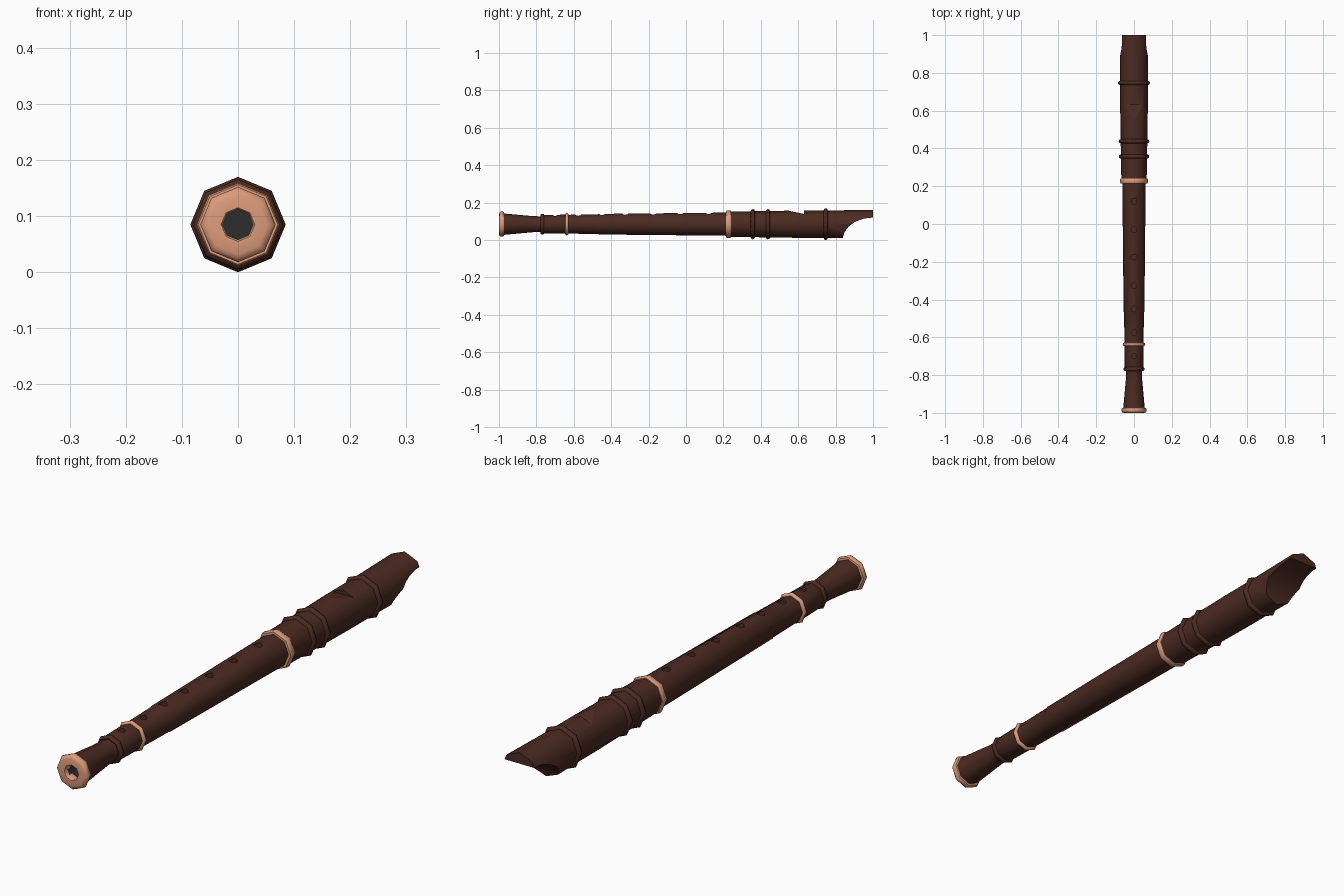
import bpy, bmesh, math
from mathutils import Matrix

if "Cube" in bpy.data.objects:
    bpy.data.objects.remove(bpy.data.objects["Cube"])

CZ = 0.085          # height of the long axis
SIDES = 8           # the whole instrument is turned with eight sides


def material(name, rgb):
    m = bpy.data.materials.new(name)
    m.diffuse_color = (*rgb, 1)
    m.use_nodes = True
    m.node_tree.nodes["Principled BSDF"].inputs["Base Color"].default_value = m.diffuse_color
    return m


WOOD = material("dark brown wood", (0.072, 0.024, 0.016))
COPPER = material("pale copper", (0.72, 0.33, 0.20))
BORE = material("charcoal bore", (0.026, 0.026, 0.026))


def make(name, bm, *mats):
    bmesh.ops.recalc_face_normals(bm, faces=bm.faces)
    me = bpy.data.meshes.new(name)
    bm.to_mesh(me)
    bm.free()
    for m in mats:
        me.materials.append(m)
    ob = bpy.data.objects.new(name, me)
    bpy.context.collection.objects.link(ob)
    return ob


def lathe(name, profile, *mats, closed=False):
    """Turn (y, radius) points around the long axis."""
    bm = bmesh.new()
    rings = [[bm.verts.new((r * math.cos(k * math.tau / SIDES), y,
                            CZ + r * math.sin(k * math.tau / SIDES)))
              for k in range(SIDES)] for y, r in profile]
    pairs = list(zip(rings, rings[1:]))
    if closed:
        pairs.append((rings[-1], rings[0]))
    else:
        bm.faces.new(rings[0])
        bm.faces.new(rings[-1])
    for a, b in pairs:
        for k in range(SIDES):
            n = (k + 1) % SIDES
            bm.faces.new((a[k], a[n], b[n], b[k]))
    return make(name, bm, *mats)


def bead(name, y, r, width, depth, mat):
    """Rounded ring whose outermost radius is r."""
    pts = [(y + width / 2 * math.cos(a), r - depth + depth * math.sin(a))
           for a in (i * math.tau / 8 for i in range(8))]
    ob = lathe(name, pts, mat, closed=True)
    finish(ob)


def add_prism(bm, pts, half):
    """Extrude a (y, z) outline across x."""
    l, r = ([bm.verts.new((s * half, y, z)) for y, z in pts] for s in (-1, 1))
    bm.faces.new(l)
    bm.faces.new(r)
    for i in range(len(pts)):
        j = (i + 1) % len(pts)
        bm.faces.new((l[i], l[j], r[j], r[i]))


def add_hole(bm, y, radius, bottom):
    h = 0.2 - bottom
    bmesh.ops.create_cone(bm, cap_ends=True, segments=12, radius1=radius,
                          radius2=radius, depth=h,
                          matrix=Matrix.Translation((0, y, bottom + h / 2)))


def cut(ob, bm):
    cutter = make("cutter", bm, WOOD)
    cutter.hide_render = True
    mod = ob.modifiers.new("cut", 'BOOLEAN')
    mod.operation, mod.solver, mod.object = 'DIFFERENCE', 'EXACT', cutter
    bpy.context.view_layer.objects.active = ob
    bpy.ops.object.modifier_apply(modifier=mod.name)
    bpy.data.objects.remove(cutter)


def finish(ob, crisp_cuts=False):
    """Smooth shading with sharp corners; cut faces get crisp borders."""
    bm = bmesh.new()
    bm.from_mesh(ob.data)
    for f in bm.faces:
        f.smooth = True
    for e in bm.edges:
        sharp = e.calc_face_angle(0) > math.radians(50)
        if crisp_cuts and len(e.link_faces) == 2:
            flat = [abs(f.normal.x) < 0.1 for f in e.link_faces]
            sharp = sharp or flat[0] != flat[1]
        e.smooth = not sharp
    bm.to_mesh(ob.data)
    bm.free()


# head joint with scooped mouthpiece and sloped window
head = lathe("head_joint", [(0.23, 0.067), (0.40, 0.070), (0.60, 0.073),
                            (0.75, 0.073), (1.0, 0.077)], WOOD)
bm = bmesh.new()
add_prism(bm, [(1 + 0.162 * math.cos(a), 0.12 * math.sin(a))
               for a in (i * math.tau / 40 for i in range(40))], 0.2)
add_prism(bm, [(0.52, 0.163), (0.63, 0.140), (0.63, 0.2), (0.52, 0.2)], 0.15)
cut(head, bm)
finish(head, True)

# middle joint with six finger holes
middle = lathe("middle_joint", [(-0.64, 0.050), (-0.47, 0.053), (-0.465, 0.055),
                                (0.23, 0.062)], WOOD)
bm = bmesh.new()
for y in (0.12, -0.03, -0.175, -0.325, -0.45, -0.575):
    add_hole(bm, y, 0.015, CZ + 0.03)
cut(middle, bm)
finish(middle)

# foot joint with flared end, bore and one hole
foot = lathe("foot_joint", [(-0.64, 0.051), (-0.76, 0.049), (-0.775, 0.042),
                            (-0.82, 0.043), (-0.985, 0.058), (-0.985, 0.027),
                            (-0.80, 0.027)], WOOD, BORE)
for f in foot.data.polygons:
    if all((foot.data.vertices[i].co.x ** 2
            + (foot.data.vertices[i].co.z - CZ) ** 2) < 0.03 ** 2 for i in f.vertices):
        f.material_index = 1
bm = bmesh.new()
add_hole(bm, -0.70, 0.013, CZ + 0.028)
cut(foot, bm)
finish(foot)

# copper end cap and bands
finish(lathe("end_cap", [(-0.972, 0.055), (-0.974, 0.064), (-0.98, 0.067),
                         (-0.99, 0.067), (-0.997, 0.062), (-1.0, 0.053),
                         (-1.0, 0.030), (-0.996, 0.027), (-0.97, 0.027)],
             COPPER, closed=True))
finish(lathe("upper_band", [(0.215, 0.055), (0.215, 0.071), (0.221, 0.074),
                            (0.235, 0.074), (0.241, 0.071), (0.241, 0.055)],
             COPPER, closed=True))
bead("lower_band", -0.637, 0.060, 0.018, 0.009, COPPER)

# turned wooden beads
bead("foot_bead", -0.768, 0.056, 0.022, 0.010, WOOD)
for i, (y, r) in enumerate(((0.357, 0.081), (0.438, 0.081), (0.747, 0.085))):
    bead(f"head_bead_{i + 1}", y, r, 0.022, 0.011, WOOD)
